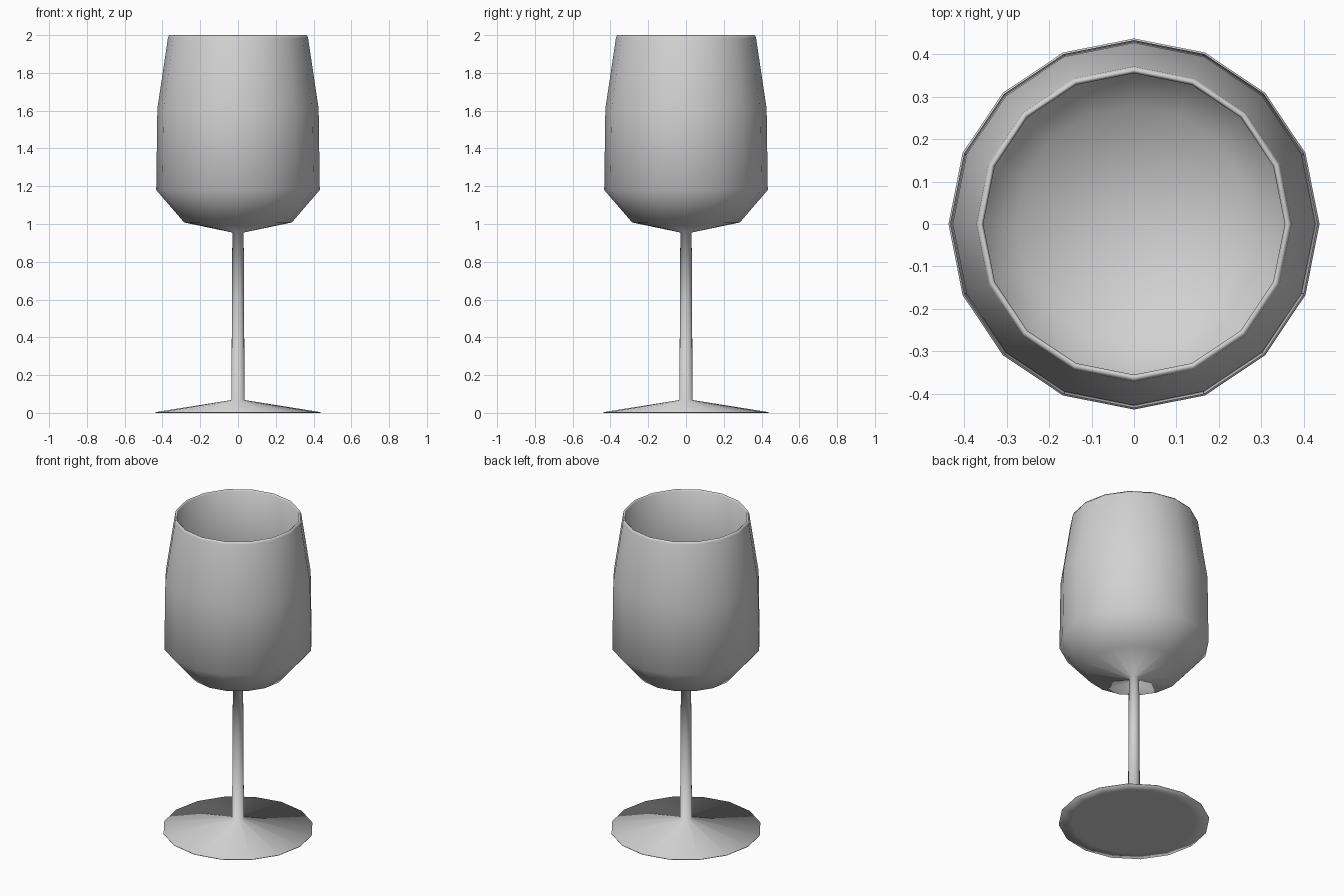
import bpy
import bmesh
import math

SIDES = 16

cube = bpy.data.objects.get("Cube")
if cube:
    bpy.data.objects.remove(cube, do_unlink=True)

# One plain grey for the whole glass
grey = bpy.data.materials.new("pale_grey")
grey.use_nodes = True
colour = (0.64, 0.64, 0.64, 1.0)
grey.diffuse_color = colour
grey.node_tree.nodes["Principled BSDF"].inputs["Base Color"].default_value = colour


def lathe(name, profile):
    """Turn a (radius, height) profile around z; zero radius makes a pole."""
    bm = bmesh.new()
    rings = []
    for radius, height in profile:
        count = SIDES if radius > 0 else 1
        rings.append([
            bm.verts.new((radius * math.cos(math.tau * i / SIDES),
                          radius * math.sin(math.tau * i / SIDES), height))
            for i in range(count)])
    for low, high in zip(rings, rings[1:]):
        for i in range(SIDES):
            j = (i + 1) % SIDES
            corners = [low[i % len(low)], low[j % len(low)],
                       high[j % len(high)], high[i % len(high)]]
            bm.faces.new(list(dict.fromkeys(corners)))
    for face in bm.faces:
        face.smooth = True
    bmesh.ops.recalc_face_normals(bm, faces=bm.faces)
    mesh = bpy.data.meshes.new(name)
    bm.to_mesh(mesh)
    bm.free()
    mesh.materials.append(grey)
    obj = bpy.data.objects.new(name, mesh)
    bpy.context.collection.objects.link(obj)
    return obj


# Underside, foot, stem, outer bowl, rim and inner bowl in one closed outline
foot = [(0, 0), (0.36, 0), (0.437, 0), (0.437, 0.004)]
stem = [(0.035, 0.068), (0.032, 0.58), (0.03, 0.955)]
outer_bowl = [(0.285, 1.008), (0.433, 1.18), (0.427, 1.61)]
rim = [(0.371, 1.985), (0.364, 2.0), (0.355, 1.992)]
inner_bowl = [(0.411, 1.61), (0.416, 1.187), (0.277, 1.024), (0, 0.97)]

lathe("wine_glass", foot + stem + outer_bowl + rim + inner_bowl)
